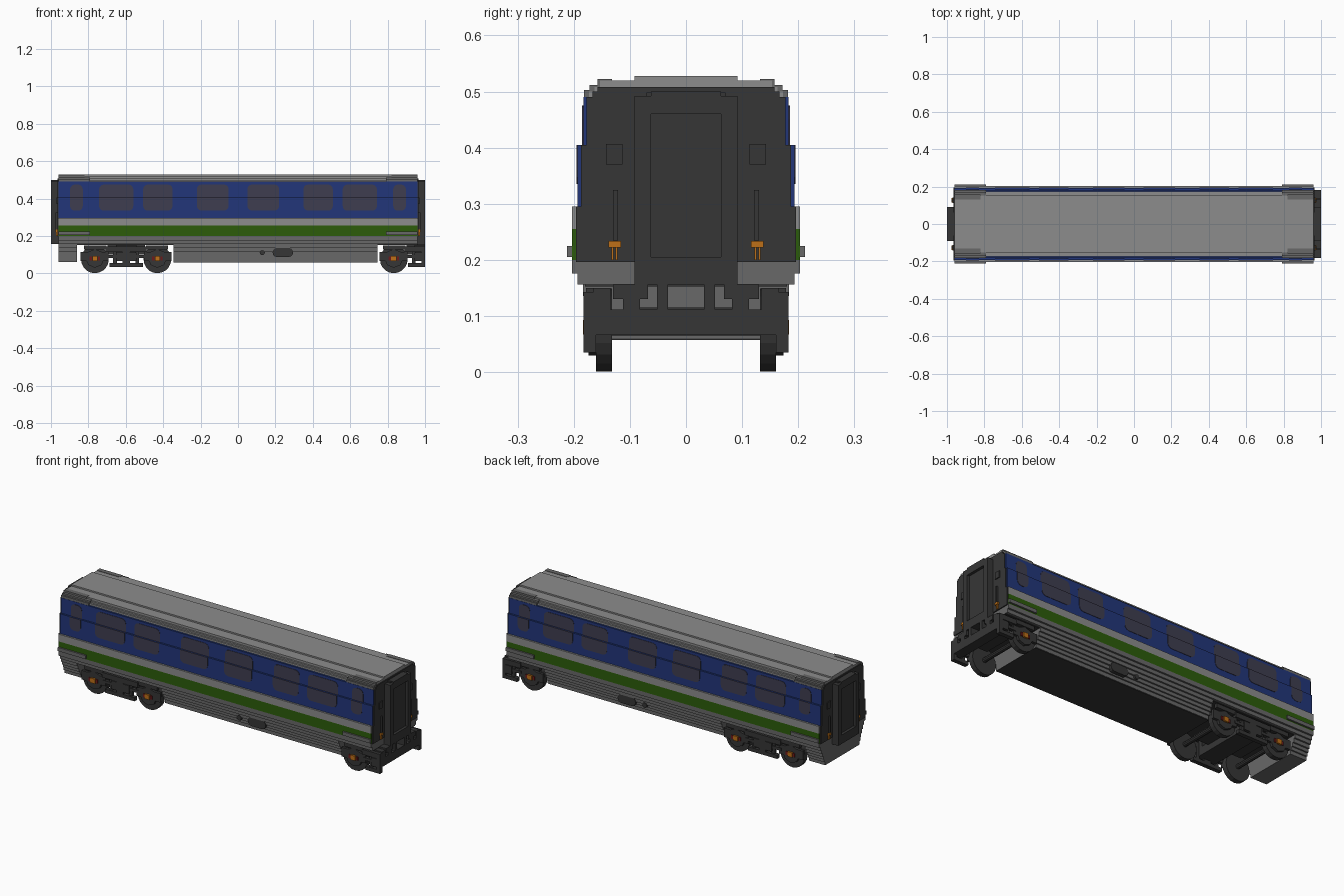
import bpy, bmesh, math
from mathutils import Matrix, Vector

if "Cube" in bpy.data.objects:
    bpy.data.objects.remove(bpy.data.objects["Cube"])


def material(name, rgb):
    lin = [(c / 255 / 12.92 if c < 11 else ((c / 255 + 0.055) / 1.055) ** 2.4) for c in rgb] + [1]
    m = bpy.data.materials.new(name)
    m.use_nodes = True
    m.diffuse_color = lin
    m.node_tree.nodes["Principled BSDF"].inputs["Base Color"].default_value = lin
    return m


LIGHT = material("light grey", (140, 140, 140))
MID = material("mid grey", (104, 104, 104))
DARK = material("charcoal", (54, 54, 54))
BLUE = material("blue", (34, 54, 122))
GREEN = material("green", (44, 92, 10))
GLASS = material("smoked glass", (62, 61, 80))
ORANGE = material("orange", (190, 112, 24))
RED = material("dark red", (110, 26, 26))


def finish(bm, name, mat):
    bmesh.ops.recalc_face_normals(bm, faces=bm.faces)
    me = bpy.data.meshes.new(name)
    bm.to_mesh(me)
    bm.free()
    me.materials.append(mat)
    ob = bpy.data.objects.new(name, me)
    bpy.context.collection.objects.link(ob)
    return ob


def boxes(name, mat, items, mirror_y=False):
    """Boxes given as (x0, x1, y0, y1, z0, z1), optionally repeated on the -y side."""
    bm = bmesh.new()
    for x0, x1, y0, y1, z0, z1 in items:
        for s in ((1, -1) if mirror_y else (1,)):
            c = Vector(((x0 + x1) / 2, s * (y0 + y1) / 2, (z0 + z1) / 2))
            d = (abs(x1 - x0), abs(y1 - y0), z1 - z0, 1)
            bmesh.ops.create_cube(bm, size=1, matrix=Matrix.Translation(c) @ Matrix.Diagonal(d))
    return finish(bm, name, mat)


def stepped(name, mat, x0, x1, steps):
    """Extrude a symmetric stepped section along x; steps are (z0, z1, half width)."""
    side = []
    for z0, z1, w in steps:
        side += [(w, z0), (w, z1)]
    ring = side + [(-w, z) for w, z in reversed(side)]
    bm = bmesh.new()
    f = bm.faces.new([bm.verts.new((x0, y, z)) for y, z in ring])
    r = bmesh.ops.extrude_face_region(bm, geom=[f])
    bmesh.ops.translate(bm, vec=(x1 - x0, 0, 0), verts=[v for v in r["geom"] if isinstance(v, bmesh.types.BMVert)])
    return finish(bm, name, mat)


def plates(name, mat, outlines, y0, y1):
    """Flat xz outlines extruded from y0 to y1 on both sides."""
    bm = bmesh.new()
    for pts in outlines:
        for s in (1, -1):
            f = bm.faces.new([bm.verts.new((x, s * y0, z)) for x, z in pts])
            r = bmesh.ops.extrude_face_region(bm, geom=[f])
            bmesh.ops.translate(bm, vec=(0, s * (y1 - y0), 0),
                                verts=[v for v in r["geom"] if isinstance(v, bmesh.types.BMVert)])
    return finish(bm, name, mat)


def cylinders(name, mat, items, mirror_y=False, sides=20):
    """Cylinders along y given as (x, z, radius, y0, y1)."""
    bm = bmesh.new()
    for x, z, r, y0, y1 in items:
        for s in ((1, -1) if mirror_y else (1,)):
            m = Matrix.Translation((x, s * (y0 + y1) / 2, z)) @ Matrix.Rotation(math.pi / 2, 4, "X")
            bmesh.ops.create_cone(bm, cap_ends=True, segments=sides, radius1=r, radius2=r,
                                  depth=y1 - y0, matrix=m)
    return finish(bm, name, mat)


E = 0.96  # half length of the body shell

# Body shell, bottom to top
SKIRT = [(0.06, 0.08, 0.15), (0.08, 0.098, 0.158), (0.098, 0.116, 0.166),
         (0.116, 0.136, 0.175), (0.136, 0.156, 0.184)]
stepped("end_skirt", MID, -E, -0.86, SKIRT)
stepped("middle_skirt", MID, -0.345, 0.745, SKIRT)
stepped("sill", MID, -E, E, [(0.156, 0.176, 0.193), (0.176, 0.2, 0.203)])
stepped("green_stripe", GREEN, -E, E, [(0.2, 0.255, 0.203)])
stepped("waist_band", LIGHT, -E, E, [(0.255, 0.295, 0.203)])
stepped("window_band", BLUE, -E, E, [(0.295, 0.405, 0.193), (0.405, 0.49, 0.183)])
stepped("roof", LIGHT, -E, E, [(0.49, 0.5, 0.173), (0.5, 0.508, 0.163),
                              (0.508, 0.52, 0.153), (0.52, 0.528, 0.092)])

# Dark underside panels
boxes("underfloor", DARK, [(-0.345, 0.745, -0.148, 0.148, 0.057, 0.061),
                           (-0.86, -0.345, -0.18, 0.18, 0.153, 0.157),
                           (0.745, E, -0.18, 0.18, 0.153, 0.157)])

# Roof corner pads and door steps
pads, steps = [], []
for s in (1, -1):
    pads += [(s * 0.79, s * E, 0.165, 0.182, 0.49, 0.503), (s * 0.79, s * E, 0.15, 0.172, 0.5, 0.512),
             (s * 0.82, s * E, 0.132, 0.158, 0.51, 0.522)]
    steps.append((s * 0.79, s * E, 0.2, 0.212, 0.205, 0.225))
boxes("roof_corner_pads", MID, pads, True)
boxes("door_steps", MID, steps, True)

# Windows: lower and upper halves follow the step in the side wall
spans = [(0.05, 0.22), (0.35, 0.507), (0.56, 0.743), (0.83, 0.898)]
spans += [(-b, -a) for a, b in spans]


def half_pane(a, b, z_flat, z_end, r=0.025):
    d = math.copysign(r, z_end - z_flat)
    pts = [(a, z_flat), (b, z_flat)]
    for cx, a0 in ((b - r, 0), (a + r, 90)):
        for k in range(4):
            t = math.radians(a0 + 30 * k)
            pts.append((cx + r * math.cos(t), z_end - d + d * math.sin(t)))
    return pts


plates("windows_lower", GLASS, [half_pane(a, b, 0.405, 0.335) for a, b in spans], 0.19, 0.195)
plates("windows_upper", GLASS, [half_pane(a, b, 0.405, 0.475) for a, b in spans], 0.18, 0.185)

# Oval skirt hatch and round cap
hatch = [(x + 0.022 * math.cos(math.radians(a)), 0.112 + 0.024 * math.sin(math.radians(a)))
         for x, start in ((0.273, -90), (0.207, 90)) for a in range(start, start + 181, 30)]
plates("skirt_hatch", DARK, [hatch], 0.15, 0.179)
cylinders("skirt_cap", DARK, [(0.13, 0.112, 0.014, 0.15, 0.178)], True, 12)

# Car ends: dark wall, gangway with recessed door, panels, grab rails and taps
for s, end in ((1, "left"), (-1, "right")):
    stepped(end + "_end_wall", DARK, s * 0.95, s * 0.966,
            [(0.196, 0.295, 0.196), (0.295, 0.405, 0.187), (0.405, 0.49, 0.177),
             (0.49, 0.5, 0.167), (0.5, 0.508, 0.158)])
    boxes(end + "_gangway", DARK, [
        (s * 0.95, s * 0.985, -0.07, 0.07, 0.156, 0.498),
        (s * 0.95, s * 1.0, 0.062, 0.092, 0.156, 0.492),
        (s * 0.95, s * 1.0, -0.092, -0.062, 0.156, 0.492),
        (s * 0.95, s * 1.0, -0.062, 0.062, 0.46, 0.5),
        (s * 0.95, s * 1.0, -0.062, 0.062, 0.156, 0.205)])
    boxes(end + "_end_panels", DARK, [(s * 0.96, s * 0.971, 0.113, 0.143, 0.37, 0.407),
                                      (s * 0.96, s * 0.976, 0.121, 0.13, 0.235, 0.325)], True)
    boxes(end + "_end_taps", ORANGE, [(s * 0.96, s * 0.976, 0.116, 0.138, 0.222, 0.234),
                                      (s * 0.96, s * 0.973, 0.122, 0.126, 0.2, 0.222),
                                      (s * 0.96, s * 0.973, 0.129, 0.133, 0.2, 0.222)], True)


def half_bogie(name, cx, d):
    """One wheelset with its half of the bogie frame, reaching from cx in direction d."""
    def at(u0, u1, *rest):
        return (cx + d * u0, cx + d * u1) + rest
    w = cx + d * 0.167
    cylinders(name + "_wheels", DARK, [(w, 0.075, 0.074, 0.132, 0.16)], True)
    cylinders(name + "_axle", DARK, [(w, 0.078, 0.013, -0.14, 0.14)], sides=10)
    cylinders(name + "_bearing_covers", DARK, [(w, 0.08, 0.05, 0.16, 0.174)], True, 8)
    boxes(name + "_side_frame", DARK, [
        at(0, 0.11, 0.16, 0.183, 0.115, 0.143), at(0.105, 0.225, 0.16, 0.178, 0.128, 0.15),
        at(0.02, 0.11, 0.16, 0.178, 0.083, 0.098), at(0, 0.09, 0.16, 0.183, 0.035, 0.055),
        at(0.05, 0.07, 0.16, 0.174, 0.04, 0.13), at(0, 0.02, 0.16, 0.183, 0.035, 0.115),
        at(0.095, 0.243, 0.16, 0.174, 0.065, 0.115)], True)
    boxes(name + "_cross_frame", DARK, [at(0, 0.055, -0.183, 0.183, 0.066, 0.112),
                                        at(0.05, 0.15, -0.09, 0.09, 0.1, 0.115)])
    boxes(name + "_bolsters", DARK, [at(0, 0.1, 0.032, 0.052, 0.11, 0.156),
                                     at(0, 0.055, 0.068, 0.13, 0.13, 0.156),
                                     at(0, 0.055, 0.082, 0.112, 0.11, 0.135),
                                     at(0, 0.055, 0.135, 0.165, 0.11, 0.15)], True)
    boxes(name + "_axle_boxes", ORANGE, [(w - 0.014, w + 0.014, 0.17, 0.184, 0.067, 0.093)], True)
    boxes(name + "_axle_clips", RED, [(w - 0.028, w - 0.016, 0.17, 0.179, 0.07, 0.09),
                                      (w + 0.016, w + 0.028, 0.17, 0.179, 0.07, 0.09)], True)


half_bogie("bogie_outer", -0.598, -1)
half_bogie("bogie_inner", -0.598, 1)
half_bogie("shared_bogie", 1.0, -1)
